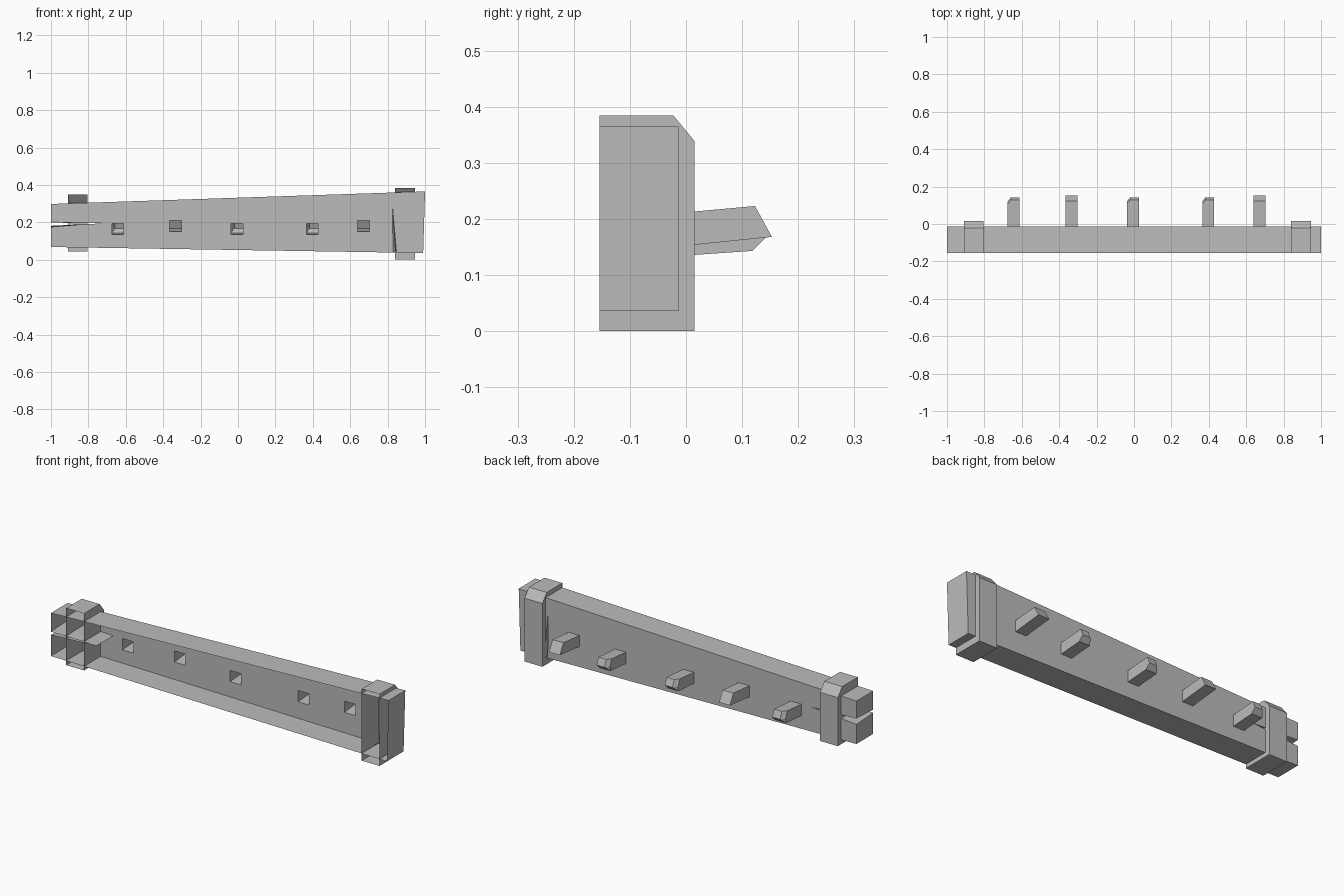
import bpy, bmesh
from mathutils import Vector

cube = bpy.data.objects.get("Cube")
if cube:
    bpy.data.objects.remove(cube)

grey = bpy.data.materials.new("plain_grey")
grey.use_nodes = True
grey.diffuse_color = (0.5, 0.5, 0.5, 1)
grey.node_tree.nodes["Principled BSDF"].inputs["Base Color"].default_value = (0.5, 0.5, 0.5, 1)

FRONT, BACK, BAND_BACK = -0.154, -0.013, 0.015


def hull(name, points):
    """Convex solid around a few points."""
    bm = bmesh.new()
    for p in points:
        bm.verts.new(p)
    bmesh.ops.convex_hull(bm, input=bm.verts[:])
    bmesh.ops.dissolve_limit(bm, angle_limit=0.01, verts=bm.verts[:], edges=bm.edges[:])
    bmesh.ops.recalc_face_normals(bm, faces=bm.faces[:])
    mesh = bpy.data.meshes.new(name)
    bm.to_mesh(mesh)
    bm.free()
    mesh.materials.append(grey)
    obj = bpy.data.objects.new(name, mesh)
    bpy.context.scene.collection.objects.link(obj)
    return obj


def combine(target, other, operation):
    """Apply a boolean and remove the helper."""
    mod = target.modifiers.new("combine", 'BOOLEAN')
    mod.operation, mod.object, mod.solver = operation, other, 'EXACT'
    bpy.context.view_layer.update()
    graph = bpy.context.evaluated_depsgraph_get()
    mesh = bpy.data.meshes.new_from_object(target.evaluated_get(graph))
    target.modifiers.clear()
    target.data = mesh
    bpy.data.objects.remove(other)


def open_front(obj):
    """Remove the flat faces on the front plane, leaving a shell."""
    bm = bmesh.new()
    bm.from_mesh(obj.data)
    faces = [f for f in bm.faces if all(v.co.y < FRONT + 0.002 for v in f.verts)]
    bmesh.ops.delete(bm, geom=faces, context='FACES')
    bm.to_mesh(obj.data)
    bm.free()


# Tapered plank
outline = [(-1, 0.068), (-1, 0.298), (1, 0.365), (0.99, 0.036)]
plank = hull("plank", [(x, y, z) for x, z in outline for y in (FRONT, BACK)])

# Split in the narrow end
split = hull("split_cutter", [
    (-1.05, -0.17, 0.18), (-1.05, -0.17, 0.198), (-1.05, 0, 0.169), (-1.05, 0, 0.206),
    (-0.73, -0.17, 0.195), (-0.73, 0, 0.195)])
combine(plank, split, 'DIFFERENCE')

# Thin crack beside the wide end band
crack = hull("crack_cutter", [
    (0.825, BACK + 0.002, 0.30), (0.828, BACK + 0.002, 0.045),
    (0.847, BACK + 0.002, 0.045), (0.842, -0.07, 0.045)])
combine(plank, crack, 'DIFFERENCE')

# Pegs: (y, z) side profiles; the blunt kind has one corner trimmed at the tip
high = [(0, 0.211), (0.123, 0.223), (0.153, 0.168), (0, 0.151)]
low = [(0, 0.195), (0.128, 0.205), (0.143, 0.168), (0.118, 0.143), (0, 0.135)]
for x, profile in [(-0.643, low), (-0.335, high), (-0.006, low), (0.397, low), (0.672, high)]:
    points = []
    for y, z in profile:
        start = BACK - 0.03 if y == 0 else y
        if y == 0:
            z -= 0.003
        trim = 0.018 if profile is low and y > 0.12 else 0
        points += [(x - 0.032 + trim, start, z), (x + 0.032, start, z)]
        if trim:
            points.append((x - 0.032, y - 0.022, z))
    combine(plank, hull("peg", points), 'UNION')

# Remove peg roots left inside, then open the front
open_front(plank)

# End bands with a bevelled upper back edge
for name, x, bottom, top in [("narrow_end_band", -0.857, 0.043, 0.348),
                             ("wide_end_band", 0.893, 0, 0.384)]:
    profile = [(FRONT, bottom), (FRONT, top), (-0.022, top),
               (BAND_BACK, top - 0.045), (BAND_BACK, bottom)]
    band = hull(name, [(x + side, y, z) for y, z in profile for side in (-0.053, 0.053)])
    open_front(band)
